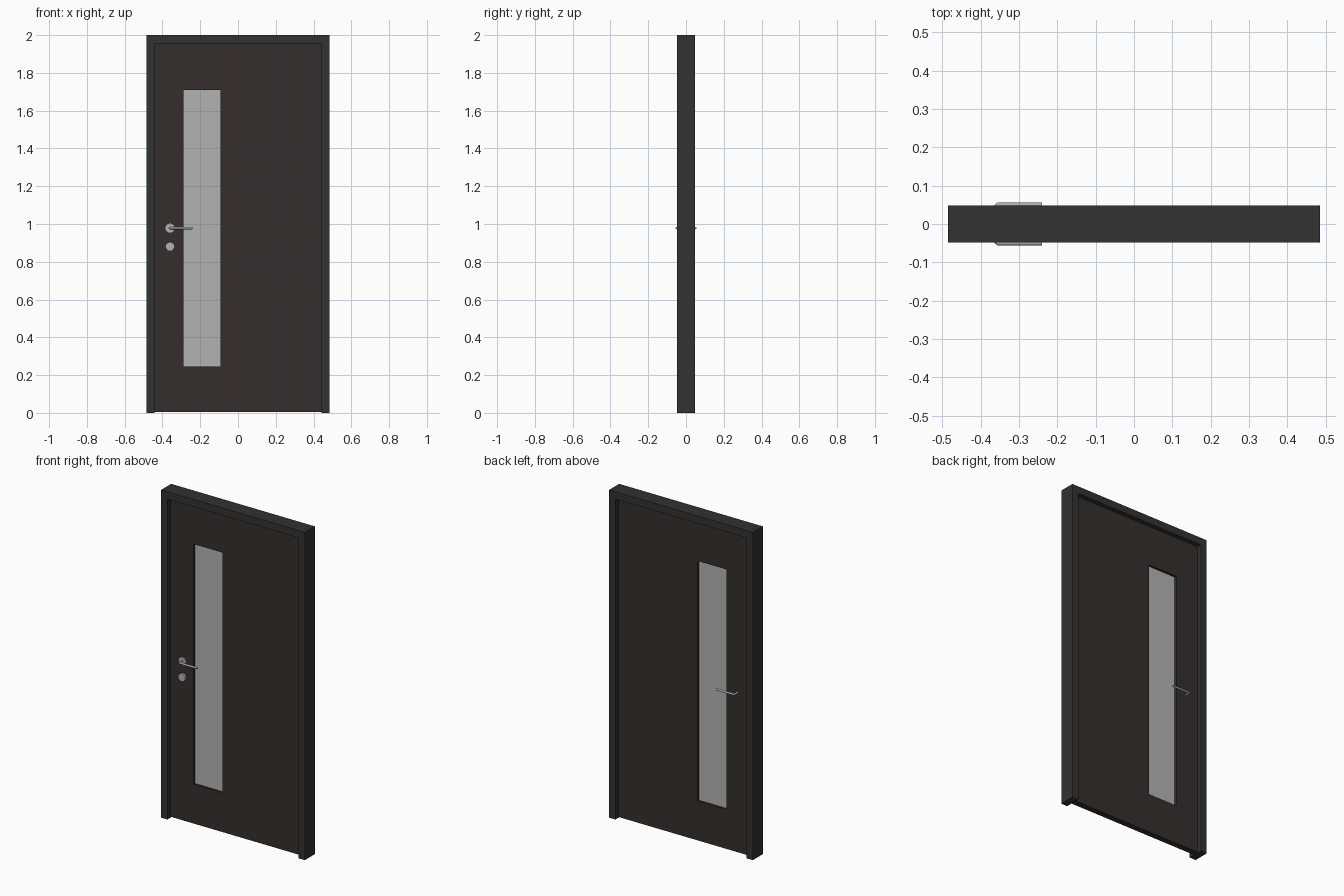
import bpy, bmesh, math
from mathutils import Matrix

if "Cube" in bpy.data.objects:
    bpy.data.objects.remove(bpy.data.objects["Cube"])


def material(name, color):
    m = bpy.data.materials.new(name)
    m.diffuse_color = color
    m.use_nodes = True
    m.node_tree.nodes["Principled BSDF"].inputs["Base Color"].default_value = m.diffuse_color
    return m


FRAME = material("dark_grey", (0.032, 0.032, 0.032, 1))
LEAF = material("dark_brown", (0.035, 0.028, 0.025, 1))
METAL = material("metal", (0.45, 0.45, 0.45, 1))
GLASS = material("glass", (0.45, 0.45, 0.45, 0.8))


def finish(bm, name, mat):
    bmesh.ops.recalc_face_normals(bm, faces=bm.faces)
    mesh = bpy.data.meshes.new(name)
    bm.to_mesh(mesh)
    bm.free()
    mesh.materials.append(mat)
    ob = bpy.data.objects.new(name, mesh)
    bpy.context.collection.objects.link(ob)
    return ob


def box(name, x, y, z, mat):
    bm = bmesh.new()
    bmesh.ops.create_cube(bm, size=1)
    for v in bm.verts:
        for i, (lo, hi) in enumerate((x, y, z)):
            v.co[i] = hi if v.co[i] > 0 else lo
    return finish(bm, name, mat)


def smooth(ob):
    bpy.ops.object.select_all(action='DESELECT')
    ob.select_set(True)
    bpy.context.view_layer.objects.active = ob
    bpy.ops.object.shade_smooth_by_angle(angle=math.radians(35))


def disc(name, x, z, y0, y1, r, mat):
    bm = bmesh.new()
    bmesh.ops.create_cone(bm, cap_ends=True, segments=32, radius1=r, radius2=r,
                          depth=abs(y1 - y0),
                          matrix=Matrix.Translation((x, (y0 + y1) / 2, z))
                          @ Matrix.Rotation(math.pi / 2, 4, 'X'))
    smooth(finish(bm, name, mat))


# Door frame: U-shaped profile extruded through the wall depth
bm = bmesh.new()
W, IN, TOP, D = 0.485, 0.4425, 1.955, 0.048
outline = [(-W, 0), (-W, 2), (W, 2), (W, 0), (IN, 0), (IN, TOP), (-IN, TOP), (-IN, 0)]
face = bm.faces.new([bm.verts.new((x, -D, z)) for x, z in outline])
ext = bmesh.ops.extrude_face_region(bm, geom=[face])["geom"]
bmesh.ops.translate(bm, vec=(0, 2 * D, 0),
                    verts=[g for g in ext if isinstance(g, bmesh.types.BMVert)])
bm.faces.ensure_lookup_table()
if not any(f.calc_center_median().y < -D + 1e-5 for f in bm.faces):
    bm.faces.new([v for v in bm.verts if v.co.y < 0])
finish(bm, "door_frame", FRAME)

# Door leaf with a rectangular window opening
YF, YB = -0.017, 0.02
leaf = box("door_leaf", (-IN, IN), (YF, YB), (0.005, TOP), LEAF)
WX, WZ = (-0.289, -0.092), (0.245, 1.71)
cutter = box("window_cutter", WX, (-0.1, 0.1), WZ, LEAF)
cutter.hide_render = True
mod = leaf.modifiers.new("window", 'BOOLEAN')
mod.object, mod.operation, mod.solver = cutter, 'DIFFERENCE', 'EXACT'
bpy.context.view_layer.objects.active = leaf
bpy.ops.object.modifier_apply(modifier=mod.name)
bpy.data.objects.remove(cutter)

# Window pane, slightly recessed on both sides
box("window_pane", WX, (-0.004, 0.006), WZ, GLASS)

# Round handle plate and lock on the front
HX, HZ = -0.36, 0.978
disc("handle_plate", HX, HZ, YF, YF - 0.006, 0.024, METAL)
disc("lock_plate", HX, 0.88, YF, YF - 0.012, 0.024, METAL)


# Lever handles: a bent round bar on each side
def lever(name, side, start):
    r, bend, y = 0.006, 0.008, 0.05
    path = [(HX, start)]
    for i in range(7):
        a = math.pi / 2 * i / 6
        path.append((HX + bend * (1 - math.cos(a)), y - bend + bend * math.sin(a)))
    path.append((-0.24, y))
    cu = bpy.data.curves.new(name, 'CURVE')
    cu.dimensions = '3D'
    cu.bevel_depth, cu.bevel_resolution, cu.use_fill_caps = r, 4, True
    sp = cu.splines.new('POLY')
    sp.points.add(len(path) - 1)
    for p, (px, py) in zip(sp.points, path):
        p.co = (px, side * py, HZ, 1)
    cu.materials.append(METAL)
    ob = bpy.data.objects.new(name, cu)
    bpy.context.collection.objects.link(ob)
    bpy.ops.object.select_all(action='DESELECT')
    ob.select_set(True)
    bpy.context.view_layer.objects.active = ob
    bpy.ops.object.convert(target='MESH')
    smooth(bpy.context.view_layer.objects.active)


lever("front_lever", -1, -YF)
lever("back_lever", 1, YB)
